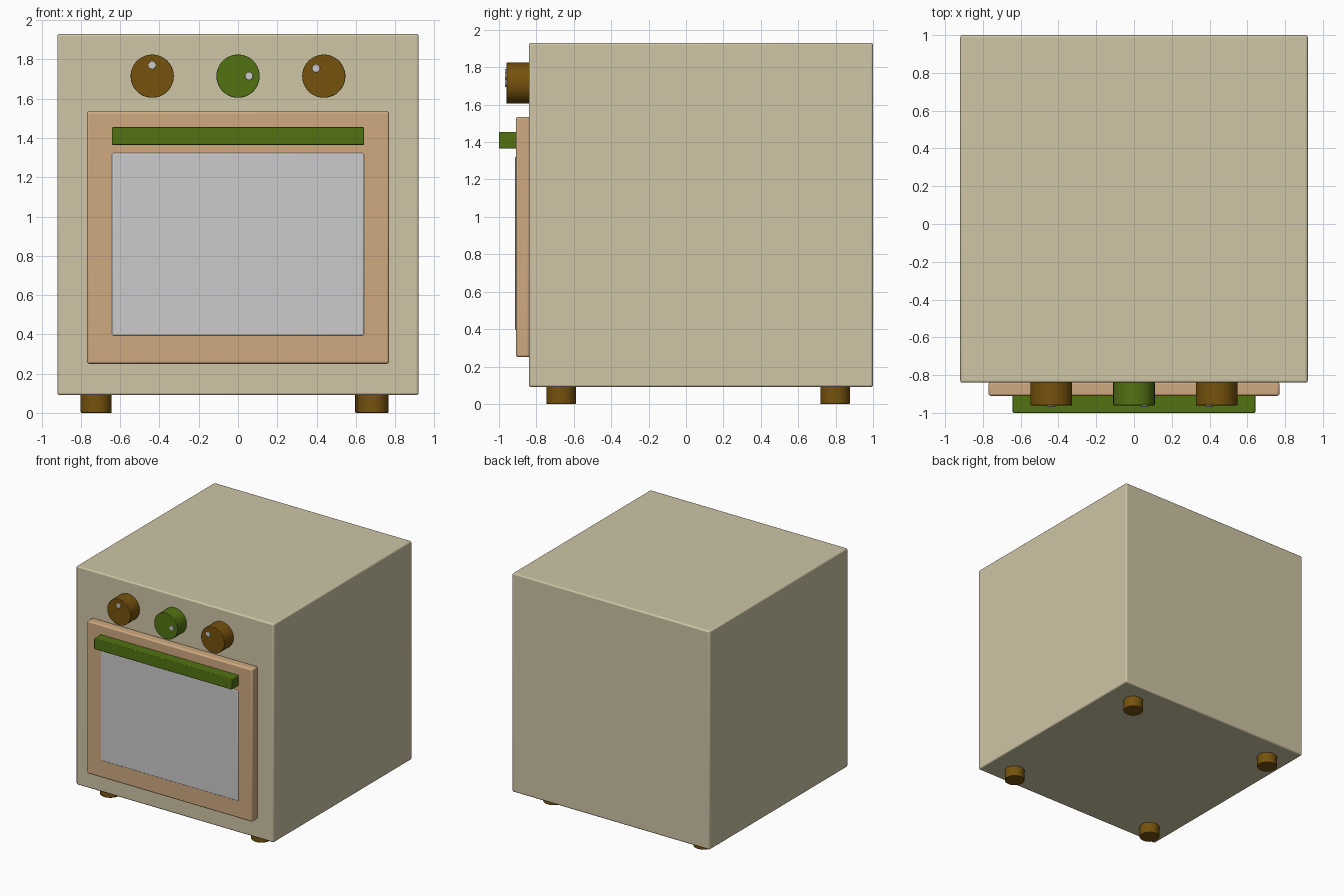
import bpy
import math

if "Cube" in bpy.data.objects:
    bpy.data.objects.remove(bpy.data.objects["Cube"])


def material(name, rgb):
    m = bpy.data.materials.new(name)
    m.diffuse_color = (*rgb, 1)
    m.use_nodes = True
    m.node_tree.nodes["Principled BSDF"].inputs["Base Color"].default_value = m.diffuse_color
    return m


CREAM = material("cream", (0.62, 0.56, 0.38))
PEACH = material("peach", (0.62, 0.40, 0.22))
GREEN = material("green", (0.085, 0.17, 0.006))
BROWN = material("brown", (0.18, 0.085, 0.004))


def finish(obj, name, mat, bevel):
    obj.name = name
    if mat:
        obj.data.materials.append(mat)
    if bevel:
        mod = obj.modifiers.new("bevel", 'BEVEL')
        mod.width = bevel
        mod.segments = 3
        mod.limit_method = 'ANGLE'
    bpy.ops.object.shade_smooth_by_angle(angle=math.radians(35))
    return obj


def box(name, x, y, z, mat=None, bevel=0.01):
    """Box from (min, max) ranges on each axis."""
    ranges = (x, y, z)
    bpy.ops.mesh.primitive_cube_add(size=1, location=[(a + b) / 2 for a, b in ranges])
    obj = bpy.context.object
    obj.scale = [b - a for a, b in ranges]
    bpy.ops.object.transform_apply(location=False, rotation=False, scale=True)
    return finish(obj, name, mat, bevel)


def cylinder(name, radius, depth, loc, mat=None, bevel=0.0, facing_front=False):
    rot = (math.pi / 2, 0, 0) if facing_front else (0, 0, 0)
    bpy.ops.mesh.primitive_cylinder_add(vertices=48, radius=radius, depth=depth,
                                        location=loc, rotation=rot)
    return finish(bpy.context.object, name, mat, bevel)


# Oven body
box("oven_body", (-0.92, 0.92), (-0.84, 1.0), (0.09, 1.93), CREAM, 0.012)

# Door with flush glass window and bar handle
box("door", (-0.77, 0.77), (-0.91, -0.835), (0.25, 1.535), PEACH, 0.012)
box("window", (-0.643, 0.643), (-0.913, -0.86), (0.393, 1.325), None, 0.008)
box("door_handle", (-0.642, 0.642), (-1.0, -0.905), (1.365, 1.455), GREEN, 0.006)

# Control knobs, each with a small marker dot turned to its own angle
KNOB_Z = 1.715
for side, x, angle, mat in (("left", -0.437, 90, BROWN),
                            ("middle", 0.0, 0, GREEN),
                            ("right", 0.437, 135, BROWN)):
    cylinder(f"{side}_knob", 0.11, 0.125, (x, -0.8975, KNOB_Z), mat, 0.004, True)
    a = math.radians(angle)
    dot = (x + 0.056 * math.cos(a), -0.955, KNOB_Z + 0.056 * math.sin(a))
    cylinder(f"{side}_knob_marker", 0.02, 0.026, dot, None, 0.003, True)

# Four feet
for name, x, y in (("front_left", -0.722, -0.668), ("front_right", 0.687, -0.668),
                   ("back_left", -0.722, 0.797), ("back_right", 0.676, 0.797)):
    cylinder(f"{name}_foot", 0.079, 0.1, (x, y, 0.05), BROWN, 0.004)
